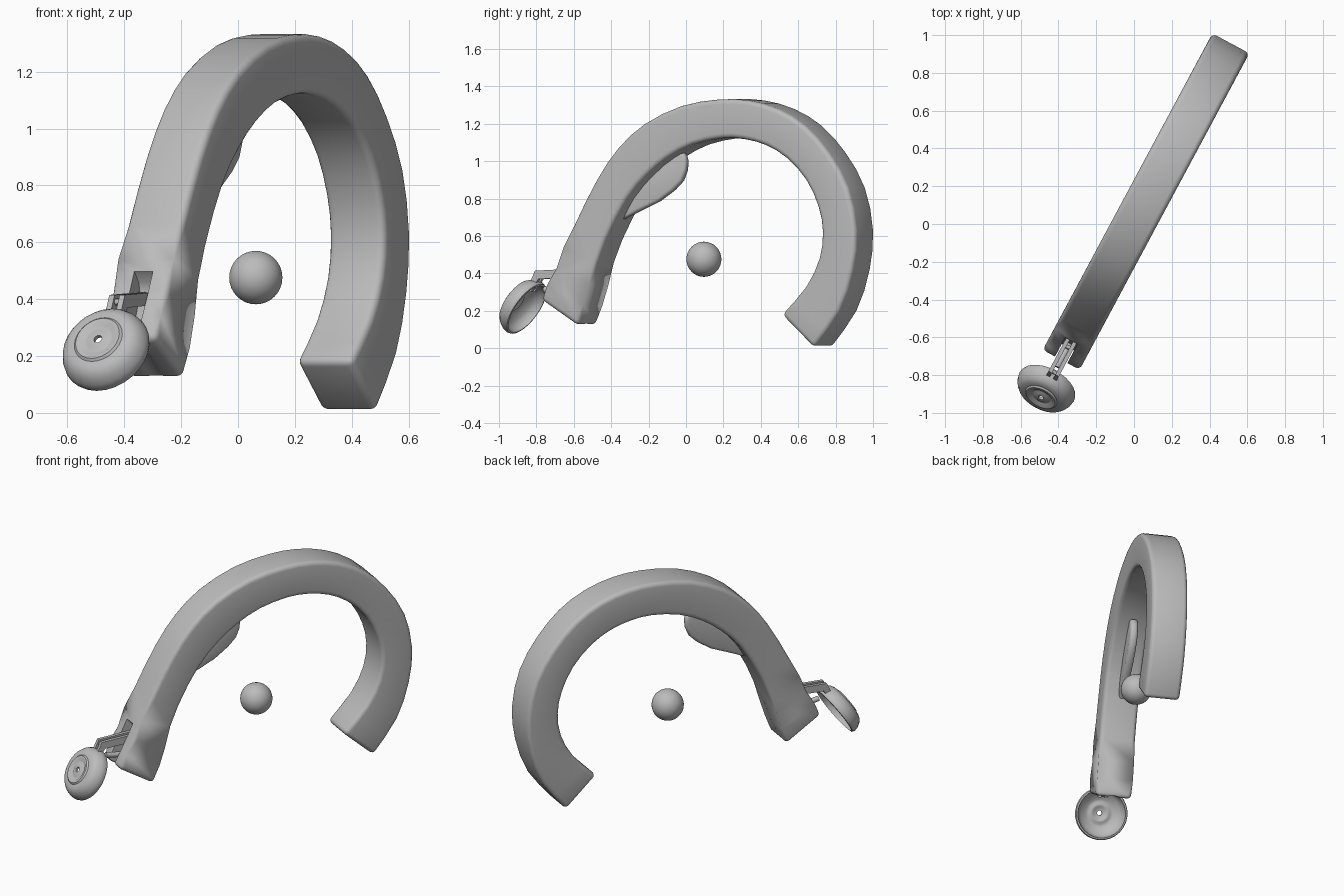
import bpy, bmesh, math
from mathutils import Matrix, Vector

if "Cube" in bpy.data.objects:
    bpy.data.objects.remove(bpy.data.objects["Cube"], do_unlink=True)

# One grey for everything
grey = bpy.data.materials.new("plain_grey")
grey.use_nodes = True
GREY = (0.5, 0.5, 0.5, 1)
grey.diffuse_color = GREY
grey.node_tree.nodes["Principled BSDF"].inputs["Base Color"].default_value = GREY

# Everything lies in one upright plane, turned about z: local x runs along it
TURN = Matrix.Rotation(math.radians(61.8), 4, "Z")


def finish(name, bm, angle=40):
    bmesh.ops.recalc_face_normals(bm, faces=bm.faces)
    bm.transform(TURN)
    mesh = bpy.data.meshes.new(name)
    bm.to_mesh(mesh)
    bm.free()
    mesh.materials.append(grey)
    ob = bpy.data.objects.new(name, mesh)
    bpy.context.collection.objects.link(ob)
    smooth(ob, angle)
    return ob


def smooth(ob, angle):
    bpy.ops.object.select_all(action="DESELECT")
    ob.select_set(True)
    bpy.context.view_layer.objects.active = ob
    bpy.ops.object.shade_smooth_by_angle(angle=math.radians(angle))


def plate(bm, outline, y0, y1):
    """Extrude an (x, z) outline between two y values."""
    face = bm.faces.new([bm.verts.new((x, y0, z)) for x, z in outline])
    new = bmesh.ops.extrude_face_region(bm, geom=[face])["geom"]
    verts = [v for v in new if isinstance(v, bmesh.types.BMVert)]
    bmesh.ops.translate(bm, verts=verts, vec=(0, y1 - y0, 0))


def rod(bm, start, end, radius, segments=16):
    a, b = Vector(start), Vector(end)
    rot = (b - a).to_track_quat("Z", "Y").to_matrix().to_4x4()
    bmesh.ops.create_cone(bm, cap_ends=True, segments=segments, radius1=radius,
                          radius2=radius, depth=(b - a).length,
                          matrix=Matrix.Translation((a + b) / 2) @ rot)


def refine(points):
    """Add one smooth in-between point to each span of a path."""
    p = [Vector(q) for q in points]
    p = [2 * p[0] - p[1]] + p + [2 * p[-1] - p[-2]]
    out = []
    for a, b, c, d in zip(p, p[1:], p[2:], p[3:]):
        out += [b, (9 * (b + c) - a - d) / 16]
    return out + [p[-2]]


def cut(ob, cutter):
    cutter.hide_render = True
    mod = ob.modifiers.new("cut", "BOOLEAN")
    mod.object, mod.solver = cutter, "EXACT"
    bpy.context.view_layer.objects.active = ob
    bpy.ops.object.modifier_apply(modifier=mod.name)
    bpy.data.objects.remove(cutter, do_unlink=True)


# Arched bar: outer and inner edge of the arch as (x, z) pairs
outer = [(-.825, .26), (-.735, .43), (-.625, .66), (-.49, .90), (-.36, 1.07), (-.20, 1.20),
         (.02, 1.295), (.245, 1.33), (.43, 1.325), (.61, 1.28), (.775, 1.19), (.92, 1.045),
         (1.035, .86), (1.085, .635), (1.065, .42), (.985, .20), (.83, .003)]
inner = [(-.60, .12), (-.53, .34), (-.435, .58), (-.305, .80), (-.18, .93), (-.057, 1.02),
         (.095, 1.09), (.27, 1.123), (.405, 1.118), (.537, 1.085), (.665, 1.015), (.78, .90),
         (.853, .76), (.88, .625), (.86, .48), (.78, .33), (.635, .18)]
HALF = 0.111
bm = bmesh.new()
rings = [[bm.verts.new((p[0], y, p[1])) for p, y in
          ((o, -HALF), (o, HALF), (i, HALF), (i, -HALF))]
         for o, i in zip(refine(outer), refine(inner))]
for a, b in zip(rings, rings[1:]):
    for k in range(4):
        n = (k + 1) % 4
        bm.faces.new((a[k], a[n], b[n], b[k]))
caps = [bm.faces.new(rings[0]), bm.faces.new(rings[-1])]
soft = {bm.edges.get(pair) for a, b in zip(rings, rings[1:]) for pair in zip(a, b)}
soft |= {e for f in caps for e in f.edges}
bmesh.ops.bevel(bm, geom=list(soft), offset=0.026, segments=4, profile=0.5, affect="EDGES")
bar = finish("arched_bar", bm)

# Slot down the outer face of the front leg, and a shallow hollow in its end
bm = bmesh.new()
plate(bm, [(-.705, .50), (-.67, .46), (-.66, .42), (-.76, .16), (-.95, .16), (-.80, .55)],
      -0.037, 0.037)
cut(bar, finish("slot_cutter", bm))
bm = bmesh.new()
rod(bm, (-.945, 0, .262), (-.545, 0, -.002), 0.08, 24)
cut(bar, finish("hollow_cutter", bm))
smooth(bar, 40)

# Leaf-shaped fin under the arch
bm = bmesh.new()
leaf = [(-.376, .69), (-.28, .733), (-.158, .786), (-.07, .845), (-.018, .895), (.005, .95),
        (.01, 1.0), (0, 1.035), (-.025, 1.052), (-.06, 1.052), (-.2, 1.0), (-.32, .83)]
plate(bm, leaf, -0.022, 0.026)
rim = [e for e in bm.edges if abs(e.verts[0].co.y - e.verts[1].co.y) < 1e-4]
bmesh.ops.bevel(bm, geom=rim, offset=0.018, segments=3, profile=0.5, affect="EDGES")
finish("leaf_fin", bm)

# Floating ball
bm = bmesh.new()
bmesh.ops.create_uvsphere(bm, u_segments=32, v_segments=16, radius=0.094,
                          matrix=Matrix.Translation((.114, -.01, .476)))
finish("ball", bm, 180)

# Hollow ringed disc with a centre hole: closed (radius, height) profile spun round its axis
shell = [(.015, .092), (.034, .092), (.046, .086), (.056, .086), (.07, .096), (.084, .096),
         (.092, .088), (.112, .087), (.132, .078), (.148, .06), (.159, .036), (.163, .014),
         (.158, 0), (.148, -.002), (.146, .012), (.138, .034), (.122, .052), (.098, .064),
         (.084, .072), (.07, .074), (.056, .066), (.046, .066), (.034, .076), (.015, .078)]
bm = bmesh.new()
verts = [bm.verts.new((r, 0, h)) for r, h in shell]
edges = [bm.edges.new((verts[k - 1], verts[k])) for k in range(len(verts))]
bmesh.ops.spin(bm, geom=verts + edges, cent=(0, 0, 0), axis=(0, 0, 1),
               angle=math.tau, steps=28, use_merge=True)
bmesh.ops.remove_doubles(bm, verts=bm.verts, dist=1e-4)
bm.transform(Matrix.Translation((-.966, 0, .21)) @ Matrix.Rotation(math.radians(-57), 4, "Y"))
finish("ringed_disc", bm)

# Bent arm: two mirrored rails tied by cross bars
rail = [(-.67, .425), (-.90, .415), (-.945, .32), (-.925, .30), (-.88, .37), (-.67, .38)]
bm = bmesh.new()
for side in (-1, 1):
    plate(bm, rail, side * 0.01, side * 0.031)
for x, z in ((-.74, .40), (-.89, .39), (-.928, .325)):
    rod(bm, (x, -.028, z), (x, .028, z), 0.012, 12)
finish("hinge_arm", bm, 30)

# Short stud between disc and bar
bm = bmesh.new()
rod(bm, (-.72, 0, .29), (-.86, 0, .315), 0.016)
finish("stud", bm)
